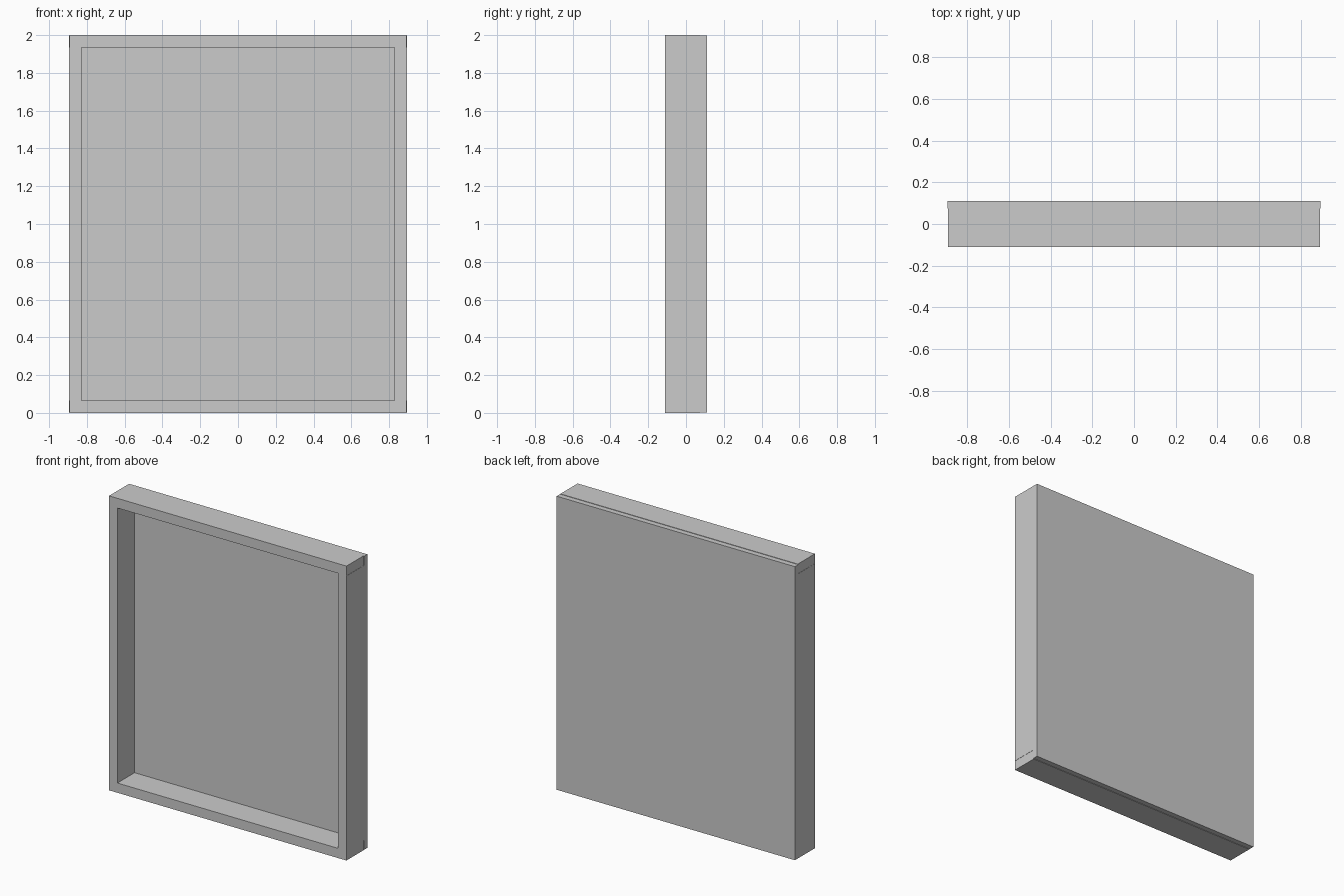
import bpy

if "Cube" in bpy.data.objects:
    bpy.data.objects.remove(bpy.data.objects["Cube"])


def box(name, x, y, z):
    """Box spanning the given (min, max) range on each axis."""
    bpy.ops.mesh.primitive_cube_add(size=1)
    ob = bpy.context.object
    ob.name = name
    ranges = (x, y, z)
    size = [b - a for a, b in ranges]
    mid = [(a + b) / 2 for a, b in ranges]
    for v in ob.data.vertices:
        v.co = [v.co[i] * size[i] + mid[i] for i in range(3)]
    return ob


HALF_W, HALF_D, HEIGHT = 0.895, 0.11, 2.0
BOARD = 0.066          # thickness of the frame boards
BACK = 0.074           # where the frame meets the back panel
STEP = 0.003           # slight offset between neighbouring parts

# Back panel, slightly wider and slightly shorter than the frame
box("back_panel", (-HALF_W, HALF_W), (BACK, HALF_D), (STEP, HEIGHT - STEP))

# Top and bottom rails run the full width
rail_w = HALF_W - STEP
for name, z in (("bottom_rail", 0), ("top_rail", HEIGHT - BOARD)):
    box(name, (-rail_w, rail_w), (-HALF_D, BACK), (z, z + BOARD))

# Side stiles stand between the rails
stile_w = HALF_W - STEP / 2
for name, x in (("left_stile", -stile_w), ("right_stile", stile_w - BOARD + STEP / 2)):
    box(name, (x, x + BOARD - STEP / 2), (-HALF_D, BACK), (BOARD, HEIGHT - BOARD))
